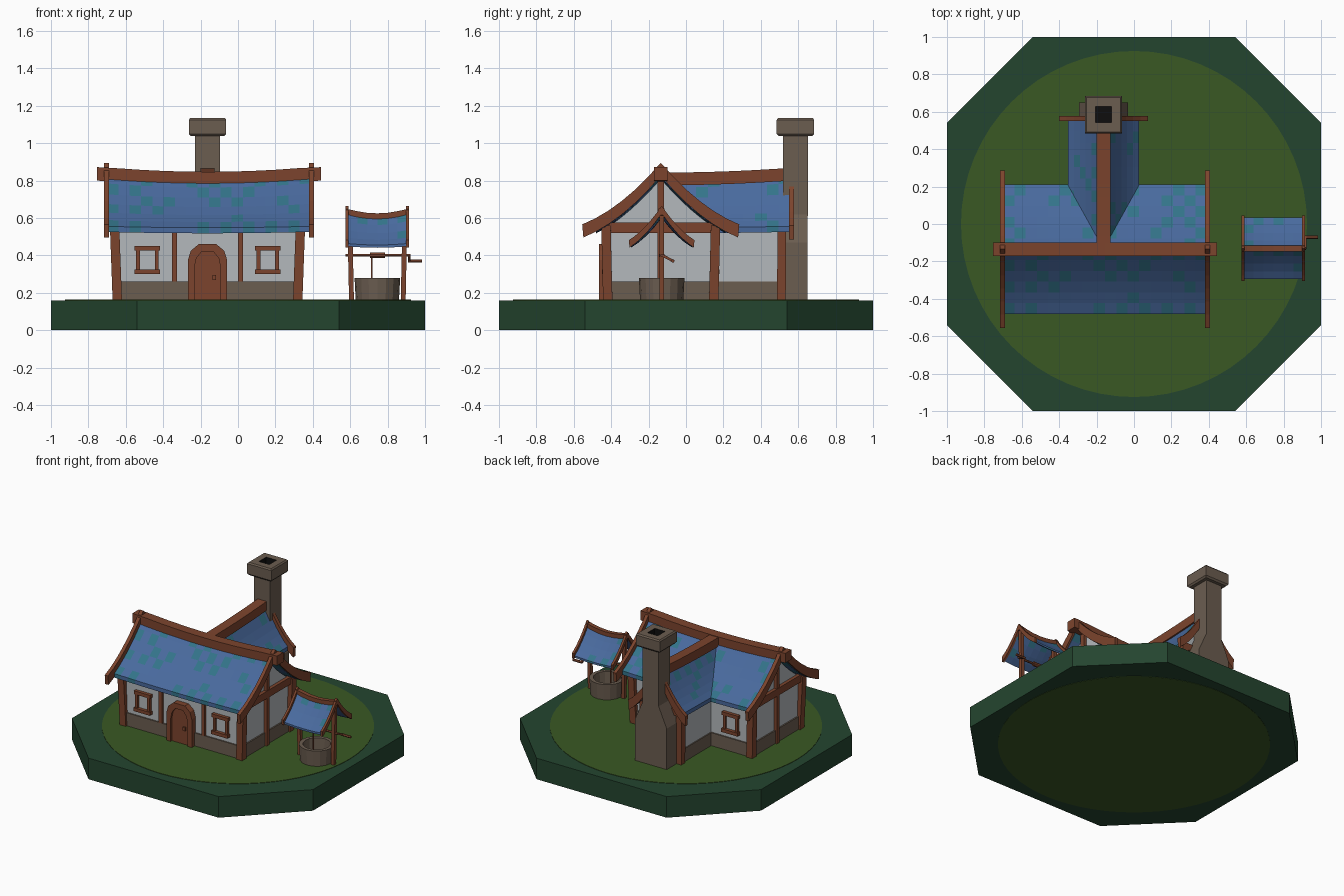
import bpy, bmesh, math, random
from mathutils import Vector

if "Cube" in bpy.data.objects:
    bpy.data.objects.remove(bpy.data.objects["Cube"])
random.seed(4)

def mat(name, hexcol):
    c = [int(hexcol[i:i + 2], 16) / 255 for i in (0, 2, 4)]
    m = bpy.data.materials.new(name)
    m.diffuse_color = [v / 12.92 if v < .04045 else ((v + .055) / 1.055) ** 2.4 for v in c] + [1]
    m.use_nodes = True
    m.node_tree.nodes["Principled BSDF"].inputs["Base Color"].default_value = m.diffuse_color
    return m

GRASS, EARTH = mat("grass", "3A5824"), mat("dark green", "24452F")
WALL, WOOD = mat("white plaster", "B4B9BC"), mat("brown wood", "7C442D")
STONE, SOOT = mat("stone", "6B5D50"), mat("soot black", "0E0D0D")
BLUE, TEAL = mat("blue slate", "496A9E"), mat("teal slate", "33748A")
CX, CY = -.163, -.135          # centre of the main house

def finish(name, bm, *mats):
    bmesh.ops.recalc_face_normals(bm, faces=bm.faces)
    me = bpy.data.meshes.new(name)
    bm.to_mesh(me)
    bm.free()
    for m in mats:
        me.materials.append(m)
    ob = bpy.data.objects.new(name, me)
    bpy.context.collection.objects.link(ob)
    return ob

def loft(name, rings, *mats, rule=None):
    """Join equal rings of points with quads and cap both ends."""
    bm = bmesh.new()
    vs = [[bm.verts.new(p) for p in r] for r in rings]
    n = len(vs[0])
    for a, b in zip(vs, vs[1:]):
        for i in range(n):
            bm.faces.new((a[i], a[(i + 1) % n], b[(i + 1) % n], b[i]))
    bm.faces.new(vs[0])
    bm.faces.new(vs[-1])
    if rule:
        for f in bm.faces:
            f.material_index = int(rule(f.calc_center_median()))
    return finish(name, bm, *mats)

def rect(x, y, hx, hy, z):
    return [(x - hx, y - hy, z), (x + hx, y - hy, z), (x + hx, y + hy, z), (x - hx, y + hy, z)]

def circle(x, y, r, z, n):
    return [(x + r * math.cos(2 * math.pi * i / n), y + r * math.sin(2 * math.pi * i / n), z) for i in range(n)]

def box(name, x0, x1, y0, y1, z0, z1, m):
    x, y, hx, hy = (x0 + x1) / 2, (y0 + y1) / 2, (x1 - x0) / 2, (y1 - y0) / 2
    return loft(name, [rect(x, y, hx, hy, z0), rect(x, y, hx, hy, z1)], m)

def bar(name, p, q, r, m, n=4):
    """Straight bar of n sides between two points."""
    p, q = Vector(p), Vector(q)
    d = (q - p).normalized()
    a = d.cross(Vector((0, 1, 0)) if abs(d.y) < .9 else Vector((1, 0, 0))).normalized()
    b = d.cross(a)
    k = r / math.cos(math.pi / n)
    off = [k * (a * math.cos((i + .5) * 2 * math.pi / n) + b * math.sin((i + .5) * 2 * math.pi / n)) for i in range(n)]
    return loft(name, [[p + o for o in off], [q + o for o in off]], m)

def swoop(d):
    """Concave drop of the roof below its ridge."""
    return -1.17 * abs(d) + .92 * d * d

class Roof:
    """Sagging curved roof along x or y, with ridge beam, gable boards and wall."""
    def __init__(s, name, axis, c, u0, u1, half, zr, k, mid, reach):
        s.name, s.axis, s.c, s.u0, s.u1, s.half, s.zr, s.k, s.mid, s.reach = \
            name, axis, c, u0, u1, half, zr, k, mid, reach

    def at(s, u, d, z):
        return (u, s.c + d, z) if s.axis == 'x' else (s.c + d, u, z)

    def top(s, d):
        return s.zr + s.k * swoop(d * .345 / s.half)

    def sag(s, u, d=0):
        t = min(1, abs((u - s.mid) / s.reach))
        return .025 * (1 - t * t) * (1 - .7 * abs(d) / s.half)

    def sheet(s, nu, rows, thick=.03):
        bm = bmesh.new()
        g = [[bm.verts.new(s.at(u, d, s.top(d) - s.sag(u, d)))
              for d in [s.half * j / rows for j in range(-rows, rows + 1)]]
             for u in [s.u0 + (s.u1 - s.u0) * i / nu for i in range(nu + 1)]]
        for i in range(nu):
            for j in range(2 * rows):
                f = bm.faces.new((g[i][j], g[i + 1][j], g[i + 1][j + 1], g[i][j + 1]))
                f.material_index = int((i + j) % 2 == 0 and random.random() < .42)
        ext = bmesh.ops.extrude_face_region(bm, geom=bm.faces[:], use_keep_orig=True)
        for v in ext['geom']:
            if isinstance(v, bmesh.types.BMVert):
                v.co.z -= thick
        finish(s.name + "_roof", bm, BLUE, TEAL)

    def ridge(s, u0, u1, hw, z0, z1, n=10):
        rings = []
        for i in range(n + 1):
            u = u0 + (u1 - u0) * i / n
            rings.append([s.at(u, d, z - s.sag(u)) for d, z in ((-hw, z0), (hw, z0), (hw, z1), (-hw, z1))])
        loft(s.name + "_ridge_beam", rings, WOOD)

    def boards(s, ends, reach, lift, h):
        for a, b in ends:
            for sgn in (-1, 1):
                rings = []
                for i in range(7):
                    d = sgn * reach * i / 6
                    z = s.top(d) + lift
                    rings.append([s.at(a, d, z), s.at(b, d, z), s.at(b, d * .985, z - h), s.at(a, d * .985, z - h)])
                loft(s.name + "_gable_board", rings, WOOD)

    def wall(s, u0, u1, hw):
        prof = [(-hw, .16)] + [(hw * i / 5, s.top(hw * i / 5) - .04) for i in range(-5, 6)] + [(hw, .16)]
        loft(s.name + "_wall", [[s.at(u, d, z) for d, z in prof] for u in (u0, u1)], WALL)

# Octagonal base with a round lawn
corners = [(1, -.54), (1, .54), (.54, 1), (-.54, 1), (-1, .54), (-1, -.54), (-.54, -1), (.54, -1)]
loft("base", [[(x, y, z) for x, y in corners] for z in (.002, .16)], EARTH)
loft("lawn", [circle(0, 0, .925, z, 64) for z in (0, .163)], GRASS)

# Main house shell
main = Roof("main", 'x', CY, -.70, .39, .345, .85, 1, CX, .55)
main.sheet(18, 6)
main.ridge(-.755, .445, .037, .80, .872)
main.boards([(-.717, -.69), (.38, .405)], .42, .045, .07)
main.wall(CX - .485, CX + .485, .285)
box("main_foundation", CX - .495, CX + .495, CY - .295, CY + .295, .15, .26, STONE)

# Rear wing shell
wing = Roof("wing", 'y', CX, CY, .558, .19, .85, 1, CY, .69)
wing.sheet(11, 6)
wing.ridge(CY, .565, .037, .80, .868)
wing.boards([(.55, .578)], .238, .045, .075)
wing.wall(CY, .515, .15)
box("wing_foundation", CX - .158, CX + .158, 0, .523, .15, .26, STONE)

# Timber frame
for sx in (-1, 1):
    for sy in (-1, 1):
        bar("corner_post", (CX + sx * .482, CY + sy * .283, .15), (CX + sx * .497, CY + sy * .293, .56), .025, WOOD)
    x = CX + sx * .49
    box("gable_post", x - .018, x + .018, CY - .017, CY + .017, .16, .80, WOOD)
    box("gable_tie_beam", x - .02, x + .02, CY - .30, CY + .30, .52, .575, WOOD)
    bar("wing_post", (CX + sx * .148, .51, .15), (CX + sx * .153, .512, .56), .023, WOOD)
    x = CX + sx * .177
    box("front_stud", x - .014, x + .014, CY - .30, CY - .27, .26, .56, WOOD)
box("wing_tie_beam", CX - .16, CX + .16, .50, .532, .52, .57, WOOD)

# Windows, front and back
for sx in (-1, 1):
    for sy in (-1, 1):
        x, y = CX + sx * .322, CY + sy * .285
        def part(name, a, b, depth, z0, z1, m):
            box(name, x + a, x + b, min(y, y + sy * depth), max(y, y + sy * depth), z0, z1, m)
        part("window_pane", -.05, .05, .005, .31, .44, WALL)
        part("window_lintel", -.068, .068, .025, .425, .45, WOOD)
        part("window_sill", -.068, .068, .03, .30, .325, WOOD)
        part("window_left_jamb", -.06, -.04, .02, .31, .44, WOOD)
        part("window_right_jamb", .04, .06, .02, .31, .44, WOOD)

# Arched door: frame with recessed panel
def arch(hw, top, y):
    half = [(hw, .16), (hw, top - .085), (hw * .85, top - .035), (hw * .45, top)]
    return [(CX + a, y, z) for a, z in half] + [(CX - a, y, z) for a, z in half[::-1]]
loft("door", [arch(.105, .46, -.41), arch(.105, .46, -.465), arch(.07, .42, -.465), arch(.07, .42, -.45)], WOOD)
box("door_handle", CX + .027, CX + .045, -.462, -.445, .268, .295, WOOD)

# Chimney with shoulders and a hollow cap
loft("chimney", [rect(CX, .575, .132, .075, .15), rect(CX, .575, .132, .075, .47),
                 rect(CX, .585, .066, .066, .62), rect(CX, .585, .066, .066, 1.05)], STONE)
loft("chimney_cap", [rect(CX, .585, r, r, z) for r, z in
     ((.09, 1.038), (.1, 1.05), (.1, 1.125), (.092, 1.135), (.043, 1.135), (.043, 1.07))],
     STONE, SOOT, rule=lambda c: c.z > 1.06 and math.hypot(c.x - CX, c.y - .585) < .05)

# Well
WX, WY = .745, -.13
loft("well_ring", [circle(WX, WY, r, z, 16) for r, z in
     ((.115, .15), (.122, .28), (.095, .28), (.09, .18))],
     STONE, SOOT, rule=lambda c: c.z < .185 and c.z > .17)
well = Roof("well", 'x', WY, .585, .905, .165, .64, .6, WX, .16)
well.sheet(6, 4, .015)
well.ridge(.575, .915, .016, .615, .65, 6)
well.boards([(.575, .592), (.898, .915)], .175, .025, .04)
for sx in (-1, 1):
    bar("well_post", (WX + sx * .138, WY, .15), (WX + sx * .148, WY, .625), .013, WOOD)
bar("well_axle", (.575, WY, .40), (.92, WY, .40), .007, WOOD, 6)
bar("well_drum", (.705, WY, .40), (.785, WY, .40), .015, WOOD, 8)
bar("well_rope", (.715, WY, .18), (.715, WY, .40), .004, WOOD)
bar("crank_arm", (.915, WY, .402), (.915, -.065, .368), .007, WOOD)
bar("crank_handle", (.91, -.07, .37), (.985, -.07, .37), .008, WOOD, 6)
